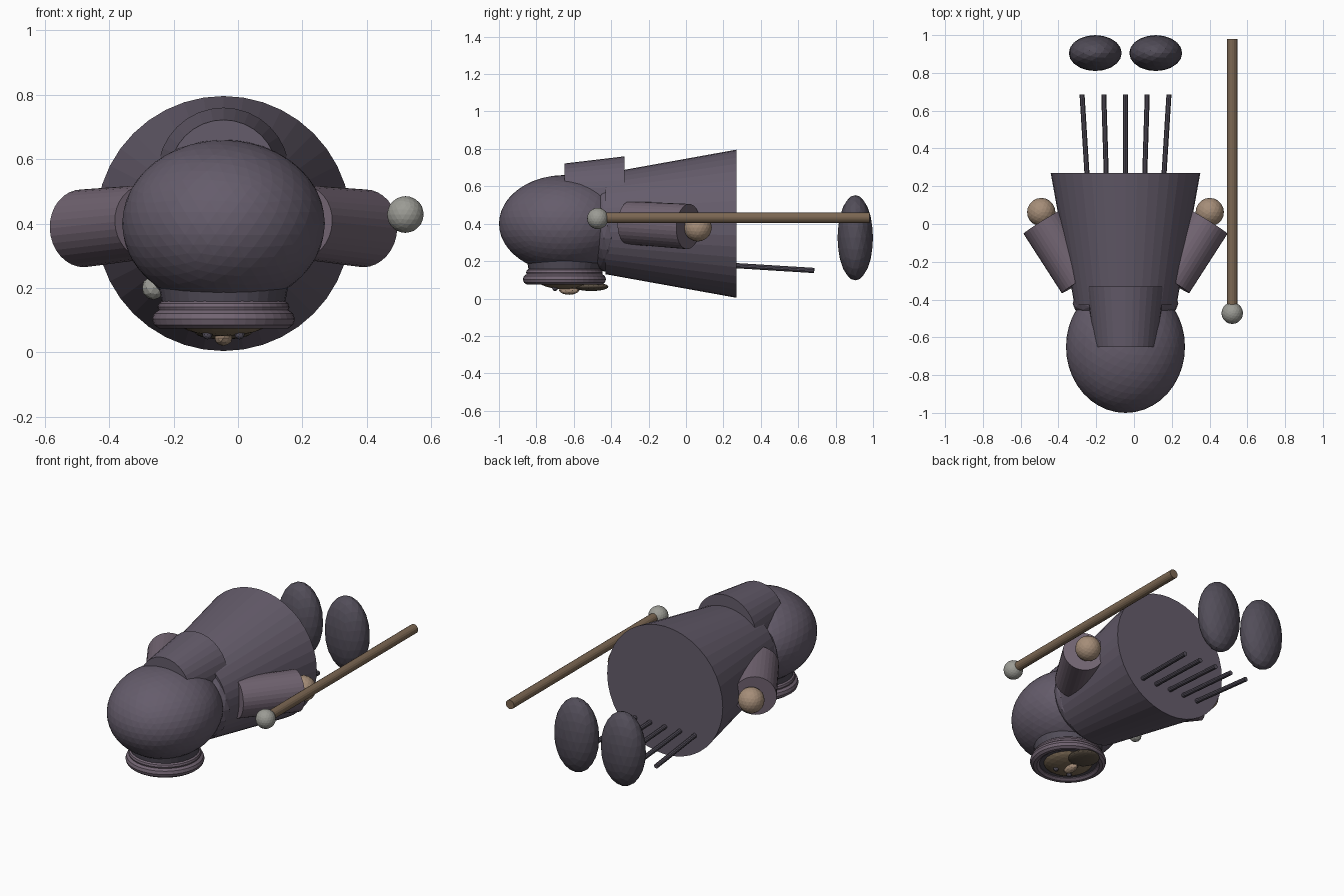
import bpy
from mathutils import Vector

if "Cube" in bpy.data.objects:
    bpy.data.objects.remove(bpy.data.objects["Cube"])

CX = -0.045  # symmetry plane of the figure


def mat(name, r, g, b):
    m = bpy.data.materials.new(name)
    m.diffuse_color = (r, g, b, 1)
    m.use_nodes = True
    m.node_tree.nodes["Principled BSDF"].inputs["Base Color"].default_value = m.diffuse_color
    return m


ROBE = mat("robe_cloth", 0.13, 0.108, 0.148)
SLEEVE = mat("sleeve_cloth", 0.17, 0.13, 0.17)
DARK = mat("dark_cloth", 0.085, 0.075, 0.1)
SKIN = mat("skin", 0.38, 0.27, 0.19)
FACE = mat("face_shade", 0.22, 0.16, 0.10)
HAIR = mat("hair", 0.11, 0.085, 0.06)
WOOD = mat("wood", 0.2, 0.135, 0.085)
STONE = mat("stone", 0.33, 0.33, 0.3)


def finish(name, m):
    ob = bpy.context.object
    ob.name = name
    ob.data.materials.append(m)
    return ob


def ball(name, loc, radii, m, sub=3):
    bpy.ops.mesh.primitive_ico_sphere_add(subdivisions=sub, radius=1, location=loc)
    bpy.context.object.scale = radii
    return finish(name, m)


def rod(name, a, b, r1, r2, m, sides=32):
    a, b = Vector(a), Vector(b)
    d = b - a
    bpy.ops.mesh.primitive_cone_add(vertices=sides, radius1=r1, radius2=r2,
                                    depth=d.length, location=(a + b) / 2)
    bpy.context.object.rotation_euler = d.to_track_quat('Z', 'Y').to_euler()
    return finish(name, m)


# robe, shoulders, hood and hood flap
rod("robe", (CX, -0.43, 0.40), (CX, 0.27, 0.40), 0.27, 0.396, ROBE, 40)
ball("shoulders", (CX, -0.42, 0.39), (0.28, 0.115, 0.25), ROBE)
ball("hood", (CX, -0.65, 0.40), (0.315, 0.35, 0.26), ROBE, 4)
rod("hood_flap", (CX, -0.65, 0.555), (CX, -0.33, 0.555), 0.167, 0.205, ROBE)

# hood opening with rolled rim
rod("hood_opening", (CX, -0.65, 0.09), (CX, -0.65, 0.2), 0.18, 0.2, DARK)
for name, z, major, minor in (("hood_rim", 0.103, 0.192, 0.03),
                              ("hood_rim_upper", 0.14, 0.185, 0.02)):
    bpy.ops.mesh.primitive_torus_add(major_segments=40, minor_segments=10,
                                     major_radius=major, minor_radius=minor,
                                     location=(CX, -0.65, z))
    finish(name, SLEEVE)

# face looking down
ball("face", (CX, -0.65, 0.10), (0.145, 0.145, 0.05), FACE)
ball("nose", (CX, -0.625, 0.044), (0.028, 0.055, 0.024), SKIN, 2)
ball("beard", (CX, -0.507, 0.063), (0.09, 0.093, 0.023), HAIR)

# mirrored parts: sleeves, hands, eyes, feet
for side, s in (("left", -1), ("right", 1)):
    rod(side + "_sleeve", (CX + s * 0.24, -0.305, 0.405),
        (CX + s * 0.437, 0.012, 0.385), 0.115, 0.121, SLEEVE)
    ball(side + "_hand", (CX + s * 0.446, 0.063, 0.38), (0.075,) * 3, SKIN)
    ball(side + "_eye", (CX + s * 0.05, -0.70, 0.056), (0.016,) * 3, DARK, 2)
    ball(side + "_foot", (CX + s * 0.16, 0.905, 0.325), (0.14, 0.095, 0.228), DARK)

# hanging cords under the hem
for i in range(-2, 3):
    rod("cord", (CX + i * 0.1, 0.2, 0.18), (CX + i * 0.115, 0.685, 0.15),
        0.014, 0.014, DARK, 10)

# staff, knob and cloak clasp
rod("staff", (0.52, -0.45, 0.432), (0.52, 0.98, 0.432), 0.028, 0.028, WOOD, 16)
ball("staff_knob", (0.52, -0.472, 0.428), (0.057,) * 3, STONE)
ball("clasp", (-0.262, -0.30, 0.20), (0.037,) * 3, STONE, 2)
